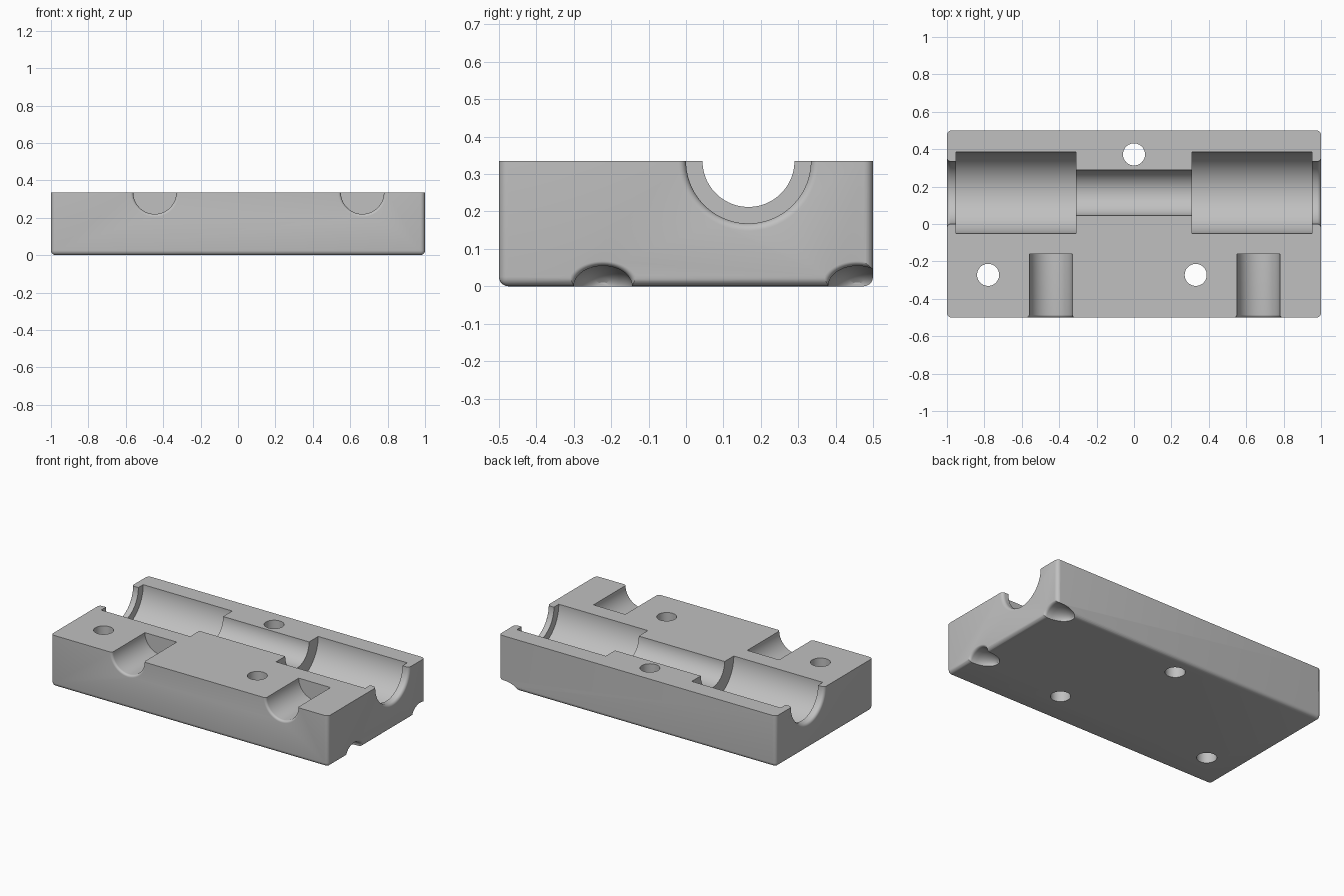
import bpy, bmesh
from math import sin, cos, pi
from mathutils import Matrix

if "Cube" in bpy.data.objects:
    bpy.data.objects.remove(bpy.data.objects["Cube"])

HEIGHT = 0.335
ROUND = 0.025
SIDES = 64

grey = bpy.data.materials.new("light_grey")
grey.use_nodes = True
grey.diffuse_color = (0.53, 0.53, 0.53, 1)
grey.node_tree.nodes["Principled BSDF"].inputs["Base Color"].default_value = grey.diffuse_color


def add_object(name, bm):
    bmesh.ops.recalc_face_normals(bm, faces=bm.faces)
    mesh = bpy.data.meshes.new(name)
    bm.to_mesh(mesh)
    bm.free()
    mesh.materials.append(grey)
    obj = bpy.data.objects.new(name, mesh)
    bpy.context.collection.objects.link(obj)
    return obj


def flare(end, radius, size):
    """Rounded mouth that opens outwards and runs past the outer face."""
    arc = [(end - size + size * sin(t * pi / 12), radius + size * (1 - cos(t * pi / 12)))
           for t in range(7)]
    return arc + [(end + 0.1, radius + size)]


def lathe(name, profile, place, squash=1):
    """Closed solid turned about local x from (x, radius) pairs."""
    bm = bmesh.new()
    rings = []
    for x, r in profile:
        angles = [2 * pi * (i + 0.5) / SIDES for i in range(SIDES)]
        rings.append([bm.verts.new((x, r * cos(a), r * sin(a) * squash)) for a in angles])
    for a, b in zip(rings, rings[1:]):
        for i in range(SIDES):
            j = (i + 1) % SIDES
            bm.faces.new((a[i], a[j], b[j], b[i]))
    bm.faces.new(rings[0])
    bm.faces.new(rings[-1])
    bm.transform(place)
    return add_object(name, bm)


# Block with rounded bottom and upright edges, sharp top rim
bm = bmesh.new()
bmesh.ops.create_cube(bm, size=1)
bm.transform(Matrix.Translation((0, 0, HEIGHT / 2)) @ Matrix.Diagonal((2, 1, HEIGHT, 1)))
soft = [e for e in bm.edges if min(v.co.z for v in e.verts) < HEIGHT / 2]
bmesh.ops.bevel(bm, geom=soft, offset=ROUND, segments=5, profile=0.5, affect='EDGES')
block = add_object("cradle_block", bm)

cutters = []

# Long stepped bore, mirrored about the middle
half = [(0.31, 0.123), (0.31, 0.217), (0.953, 0.217), (0.953, 0.167)] + flare(1, 0.167, 0.02)
profile = [(-x, r) for x, r in reversed(half)] + half
cutters.append(lathe("bore_cutter", profile, Matrix.Translation((0, 0.167, HEIGHT))))

# Two front cradles
for x in (-0.445, 0.665):
    place = Matrix.Translation((x, 0, HEIGHT)) @ Matrix.Rotation(-pi / 2, 4, 'Z')
    cutters.append(lathe("cradle_cutter", [(0.16, 0.115)] + flare(0.5, 0.115, 0.015), place))

# Three upright bolt holes
for x, y in ((-0.78, -0.272), (0.33, -0.272), (0, 0.372)):
    place = Matrix.Translation((x, y, 0)) @ Matrix.Rotation(-pi / 2, 4, 'Y')
    cutters.append(lathe("hole_cutter", [(-0.1, 0.059), (0.5, 0.059)], place))

# Two shallow hollows under one end
dome = [(0.97 - 0.12 * cos(t * pi / 16), 0.078 * sin(t * pi / 16)) for t in range(1, 8)]
for y in (-0.222, 0.458):
    cutters.append(lathe("hollow_cutter", dome + flare(1, 0.078, 0.018),
                         Matrix.Translation((0, y, 0)), squash=0.7))

# Carve the block and keep the finished mesh
for cutter in cutters:
    cutter.hide_render = True
    mod = block.modifiers.new(cutter.name, 'BOOLEAN')
    mod.operation = 'DIFFERENCE'
    mod.solver = 'EXACT'
    mod.object = cutter
bpy.context.view_layer.update()
carved = block.evaluated_get(bpy.context.evaluated_depsgraph_get())
mesh = bpy.data.meshes.new_from_object(carved)
block.modifiers.clear()
block.data = mesh
for cutter in cutters:
    bpy.data.objects.remove(cutter)

for obj in bpy.context.selected_objects:
    obj.select_set(False)
block.select_set(True)
bpy.context.view_layer.objects.active = block
bpy.ops.object.shade_smooth_by_angle(angle=pi / 6)
